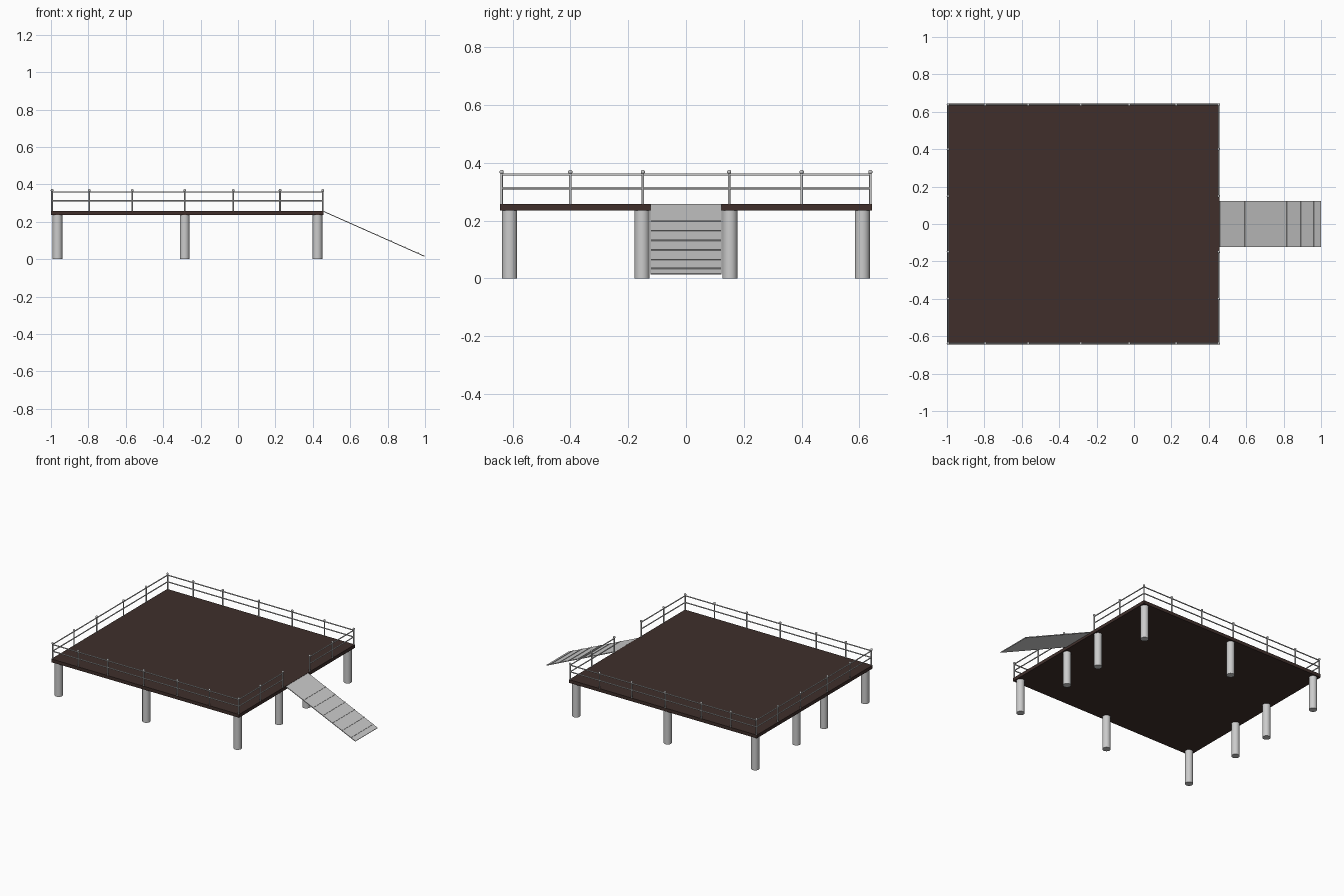
import bpy
from math import radians, atan2, hypot
from mathutils import Vector

if "Cube" in bpy.data.objects:
    bpy.data.objects.remove(bpy.data.objects["Cube"])

SX0, SX1, SY = -1.0, 0.458, 0.643      # deck extents
Z0, Z1 = 0.235, 0.258                  # deck underside and top
RAIL_Z = (0.312, 0.359)


def smooth(ob):
    bpy.ops.object.shade_smooth_by_angle(angle=radians(40))
    return ob


def box(name, centre, size, rot=(0, 0, 0)):
    bpy.ops.mesh.primitive_cube_add(size=1, location=centre, rotation=rot)
    ob = bpy.context.object
    ob.name = name
    ob.scale = size
    return ob


def rod(name, a, b, r, sides):
    a, b = Vector(a), Vector(b)
    d = b - a
    bpy.ops.mesh.primitive_cylinder_add(vertices=sides, radius=r, depth=d.length, location=(a + b) / 2)
    ob = bpy.context.object
    ob.name = name
    ob.rotation_euler = d.to_track_quat('Z', 'Y').to_euler()
    return smooth(ob)


# Deck
wood = bpy.data.materials.new("dark_wood")
wood.diffuse_color = (0.05, 0.028, 0.024, 1)
wood.use_nodes = True
wood.node_tree.nodes["Principled BSDF"].inputs["Base Color"].default_value = wood.diffuse_color
deck = box("deck", ((SX0 + SX1) / 2, 0, (Z0 + Z1) / 2), (SX1 - SX0, 2 * SY, Z1 - Z0))
deck.data.materials.append(wood)

# Support piles: corners, long-side middles, and pairs on both ends
piles = [(x, y) for x in (-0.965, 0.425) for y in (-0.61, -0.152, 0.152, 0.61)]
piles += [(-0.285, -0.61), (-0.285, 0.61)]
for x, y in piles:
    rod("pile", (x, y, 0), (x, y, Z0 + 0.002), 0.026, 32)

# Railing posts with ball caps
X0, X1, Y = -0.994, 0.453, 0.638
posts = [(x, s * Y) for x in (X0, -0.795, -0.565, -0.285, -0.025, 0.225, X1) for s in (-1, 1)]
posts += [(x, y) for x in (X0, X1) for y in (-0.4, -0.149, 0.149, 0.4)]
for x, y in posts:
    rod("railing_post", (x, y, Z1 - 0.005), (x, y, 0.366), 0.0045, 12)
    bpy.ops.mesh.primitive_uv_sphere_add(segments=16, ring_count=10, radius=0.0075, location=(x, y, 0.368))
    bpy.context.object.name = "post_cap"
    smooth(bpy.context.object)

# Horizontal rails, leaving the entrance open on the ramp end
for z in RAIL_Z:
    for s in (-1, 1):
        rod("side_rail", (X0, s * Y, z), (X1, s * Y, z), 0.0038, 12)
        rod("entrance_rail", (X1, s * 0.149, z), (X1, s * Y, z), 0.0038, 12)
    rod("end_rail", (X0, -Y, z), (X0, Y, z), 0.0038, 12)

# Sloping ramp with cross cleats
top, foot = Vector((SX1, 0, 0.255)), Vector((0.998, 0, 0.015))
slope = foot - top
tilt = atan2(-slope.z, slope.x)
normal = Vector((-slope.z, 0, slope.x)).normalized()
box("ramp", (top + foot) / 2, (slope.length, 0.246, 0.005), (0, tilt, 0))
for z in (0.195, 0.162, 0.128, 0.095, 0.062, 0.031):
    p = top + slope * ((0.255 - z) / 0.24) + normal * 0.003
    box("ramp_cleat", p, (0.006, 0.246, 0.004), (0, tilt, 0))
